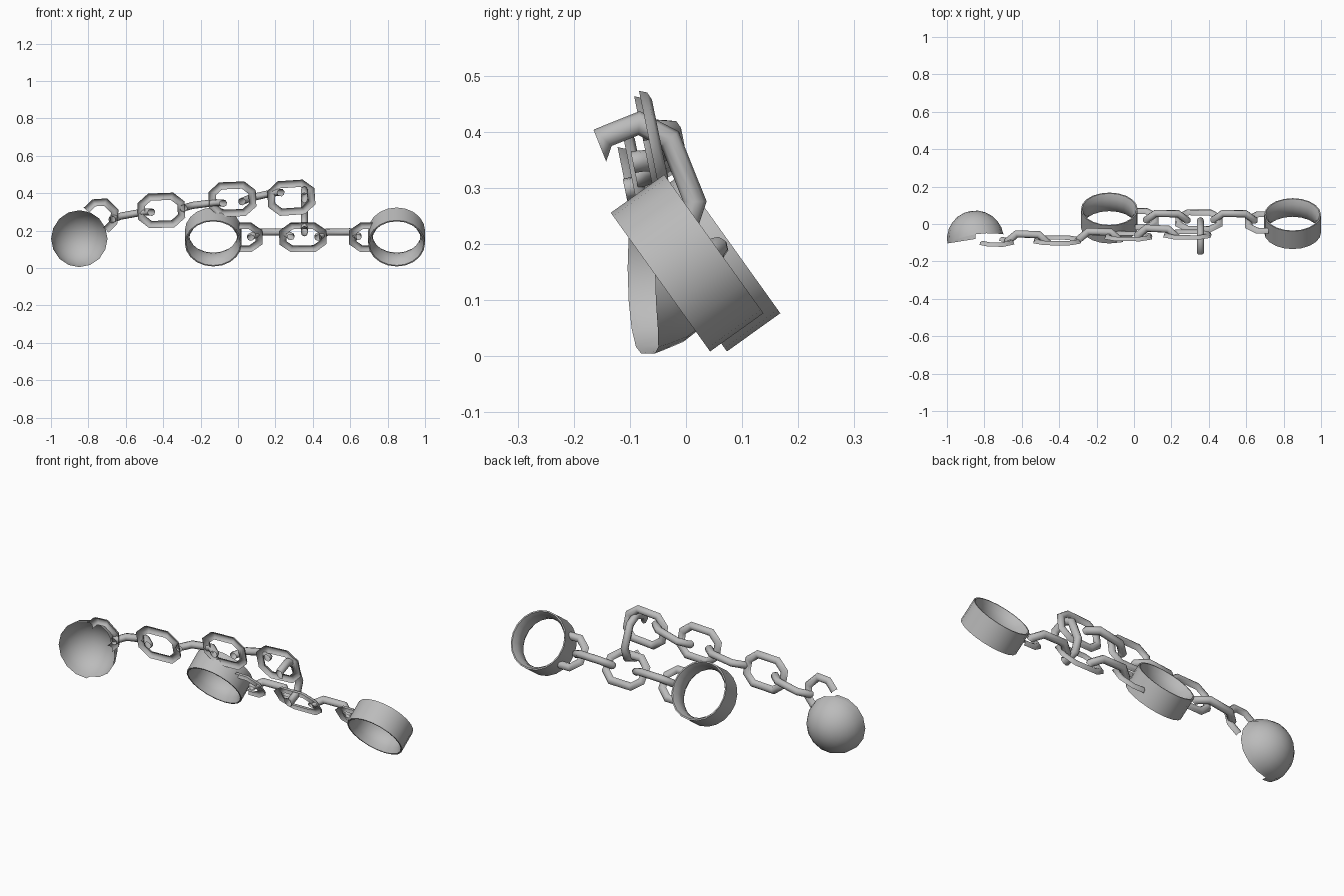
import bpy, bmesh, math
from mathutils import Vector, Matrix

cube = bpy.data.objects.get("Cube")
if cube:
    bpy.data.objects.remove(cube)

iron = bpy.data.materials.new("grey_iron")
iron.use_nodes = True
COLOUR = (0.5, 0.5, 0.5, 1)
iron.diffuse_color = COLOUR
iron.node_tree.nodes["Principled BSDF"].inputs["Base Color"].default_value = COLOUR


def finish(name, bm, angle):
    mesh = bpy.data.meshes.new(name)
    bmesh.ops.recalc_face_normals(bm, faces=bm.faces)
    bm.to_mesh(mesh)
    bm.free()
    mesh.materials.append(iron)
    obj = bpy.data.objects.new(name, mesh)
    bpy.context.collection.objects.link(obj)
    bpy.ops.object.select_all(action='DESELECT')
    obj.select_set(True)
    bpy.context.view_layer.objects.active = obj
    bpy.ops.object.shade_smooth_by_angle(angle=math.radians(angle))


def cut(bm, point, normal):
    """Remove everything on the side the normal points to, leaving it open."""
    bmesh.ops.bisect_plane(bm, geom=bm.verts[:] + bm.edges[:] + bm.faces[:],
                           plane_co=point, plane_no=normal, clear_outer=True)


def frame(u, back):
    """Matrix with x along u, z along back."""
    w = Vector(back).normalized()
    u = Vector(u)
    u = (u - w * u.dot(w)).normalized()
    return Matrix((u, w.cross(u), w)).transposed()


# Chain link: octagonal loop of round bar, sliced open on its front side
HALF = [(0.107, 0.035), (0.06, 0.075), (-0.06, 0.075), (-0.107, 0.035)]
LOOP = [Vector((x, y, 0)) for x, y in HALF] + [Vector((-x, -y, 0)) for x, y in HALF]
TUBE, SIDES = 0.0195, 8
SINK = 0.024  # how far the edge-on links sit forward of the slicing plane


def link(name, centre, u, back, edge_on=False, end_cut=False, depth=0.0):
    bm = bmesh.new()
    rings = []
    for i, p in enumerate(LOOP):
        a = (p - LOOP[i - 1]).normalized()
        b = (LOOP[(i + 1) % len(LOOP)] - p).normalized()
        t = (a + b).normalized()
        side = Vector((t.y, -t.x, 0)) / t.dot(a)
        ring = []
        for k in range(SIDES):
            ang = math.tau * k / SIDES
            q = p + (side * math.cos(ang) + Vector((0, 0, 1)) * math.sin(ang)) * TUBE
            ring.append(bm.verts.new(Vector((q.x, -q.z, q.y)) if edge_on else q))
        rings.append(ring)
    for i, ring in enumerate(rings):
        nxt = rings[(i + 1) % len(rings)]
        for k in range(SIDES):
            m = (k + 1) % SIDES
            bm.faces.new((ring[k], nxt[k], nxt[m], ring[m]))
    cut(bm, (0, 0, -depth), (0, 0, -1))
    if end_cut:
        cut(bm, (0, 0, 0), (-1, 0, 0))
    mat = Matrix.Translation(centre) @ frame(u, back).to_4x4()
    bmesh.ops.transform(bm, matrix=mat, verts=bm.verts)
    finish(name, bm, 50)


def chain_link(name, centre, u, back, edge_on):
    """Link whose slice lies at the centre, edge-on ones sunk forward."""
    sink = SINK if edge_on else 0
    shifted = Vector(centre) - Vector(back).normalized() * sink
    link(name, shifted, u, back, edge_on=edge_on, depth=-sink)


# Cuffs: thick tilted bands with a rounded inside
TILT = Vector((0, 0.81, 0.58)).normalized()
BAND = [(0.152, -0.0585), (0.152, 0.0585), (0.145, 0.0585), (0.131, 0.032),
        (0.127, 0), (0.131, -0.032), (0.145, -0.0585)]


def cuff(name, centre):
    bm = bmesh.new()
    n = 20
    rings = [[bm.verts.new((r * math.cos(math.tau * i / n), r * math.sin(math.tau * i / n), z))
              for r, z in BAND] for i in range(n)]
    for i in range(n):
        a, b = rings[i], rings[(i + 1) % n]
        for k in range(len(BAND)):
            m = (k + 1) % len(BAND)
            bm.faces.new((a[k], b[k], b[m], a[m]))
    mat = Matrix.Translation(centre) @ frame((1, 0, 0), TILT).to_4x4()
    bmesh.ops.transform(bm, matrix=mat, verts=bm.verts)
    finish(name, bm, 50)


cuff("right_cuff", (-0.132, 0.032, 0.166))
cuff("left_cuff", (0.848, 0.002, 0.166))

# Weight: hollow half ball opening forward, its rim dipping back at top and bottom
RADIUS = 0.152
bm = bmesh.new()
bmesh.ops.create_uvsphere(bm, u_segments=16, v_segments=12, radius=RADIUS)
opening = Vector((0.16, -1, 0))
bmesh.ops.transform(bm, matrix=frame((1, 0, 0), -opening).to_4x4(), verts=bm.verts)
cut(bm, (0, 0, 0), opening)
for v in bm.verts:
    if v.is_boundary:
        v.co.y += 0.025 * (1 - (v.co.x / RADIUS) ** 2)
bmesh.ops.translate(bm, vec=(-0.848, -0.08, 0.157), verts=bm.verts)
finish("half_ball_weight", bm, 50)

# Upper chain, running from the weight
UP = (0, 0.98, 0.2)
link("weight_loop", (-0.76, -0.098, 0.255), (0.7, 0, 0.7), UP, end_cut=True)
for i, (x, y, z, rise) in enumerate([
        (-0.568, -0.105, 0.278, 0.2), (-0.41, -0.095, 0.308, 0.05),
        (-0.185, -0.092, 0.332, 0.14), (-0.03, -0.073, 0.368, 0.05),
        (0.125, -0.075, 0.378, 0.25), (0.285, -0.064, 0.376, 0.08)]):
    chain_link(f"upper_link_{i + 1}", (x, y, z), (1, 0.05, rise), UP, i % 2 == 0)

# Link joining the upper chain to the lower one
link("joining_link", (0.355, -0.076, 0.303), (0, 0.37, -0.92), (0, 0.92, 0.37),
     edge_on=True, depth=0.045)

# Lower chain, between the cuffs
link("right_cuff_loop", (0.005, 0.022, 0.163), (1, 0, 0), TILT, end_cut=True)
for i, x in enumerate((0.175, 0.347, 0.535)):
    chain_link(f"lower_link_{i + 1}", (x, 0.014, 0.163), (1, -0.03, 0), TILT, i % 2 == 0)
link("left_cuff_loop", (0.72, 0.004, 0.163), (-1, 0, 0), TILT, end_cut=True)
